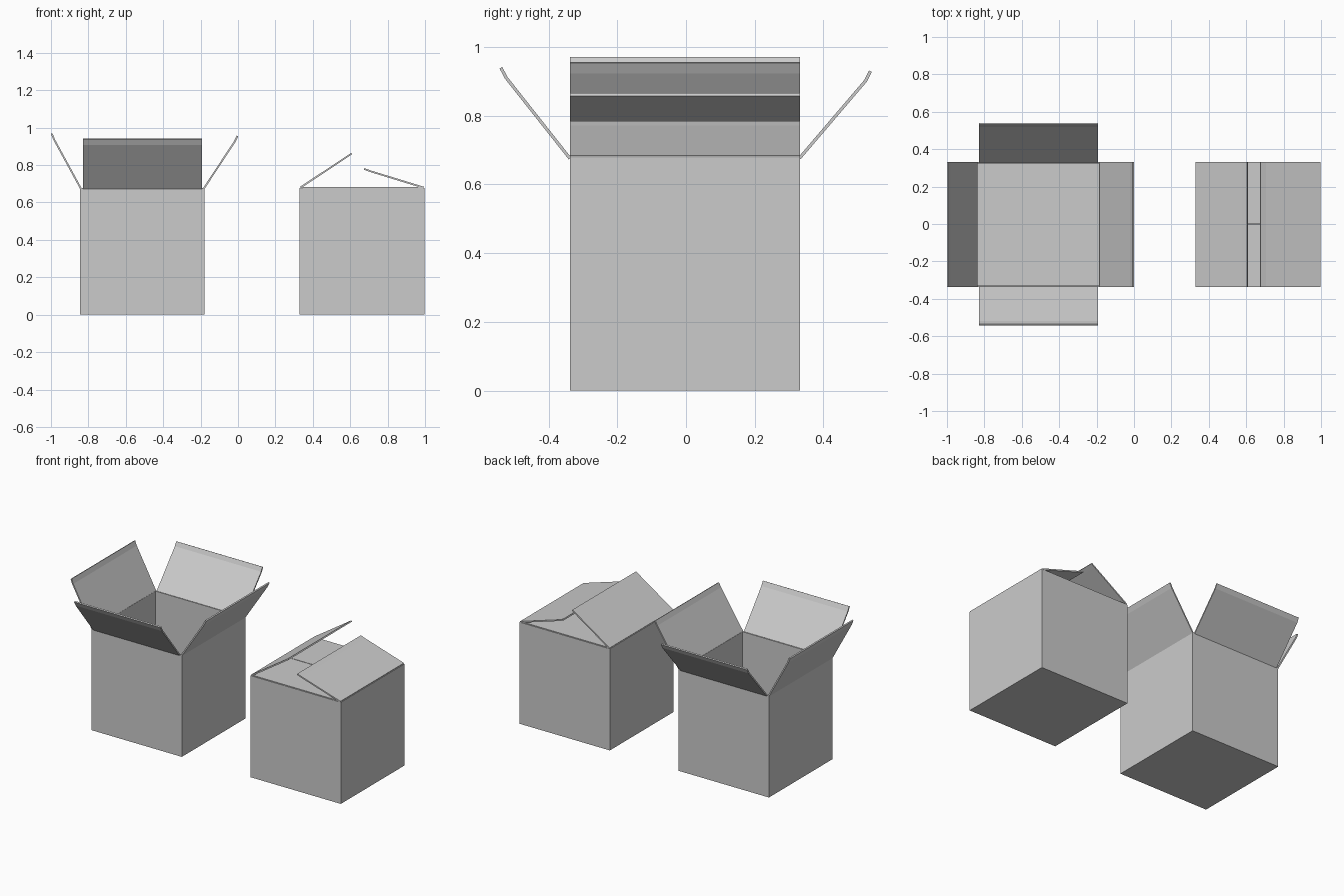
import bpy, bmesh

if "Cube" in bpy.data.objects:
    bpy.data.objects.remove(bpy.data.objects["Cube"])

T = 0.009          # cardboard thickness
Y0, Y1, H = -0.338, 0.332, 0.678


def finish(name, bm, offset):
    mesh = bpy.data.meshes.new(name)
    bm.to_mesh(mesh)
    bm.free()
    obj = bpy.data.objects.new(name, mesh)
    bpy.context.collection.objects.link(obj)
    mod = obj.modifiers.new("cardboard", 'SOLIDIFY')
    mod.thickness = T
    mod.offset = offset
    mod.use_even_offset = True
    return obj


# Open-topped carton body, thickened inwards
def body(name, x0, x1):
    bm = bmesh.new()
    bmesh.ops.create_cube(bm, size=1)
    for v in bm.verts:
        v.co = (x1 if v.co.x > 0 else x0,
                Y1 if v.co.y > 0 else Y0,
                H if v.co.z > 0 else 0)
    top = [f for f in bm.faces if f.normal.z > 0.5 or all(v.co.z > 0.1 for v in f.verts)]
    bmesh.ops.delete(bm, geom=top, context='FACES')
    return finish(name, bm, -1)


# Flap: side path swept along its hinge; axis 'x' or 'y' is the hinge direction
def flap(name, axis, path, a, b):
    bm = bmesh.new()
    rows = []
    for p, z in path:
        ends = [(p, a, z), (p, b, z)] if axis == 'y' else [(a, p, z), (b, p, z)]
        rows.append([bm.verts.new(e) for e in ends])
    for r, s in zip(rows, rows[1:]):
        bm.faces.new((r[0], r[1], s[1], s[0]))
    return finish(name, bm, 0)


# Open carton with four raised flaps
body("open_box", -0.845, -0.178)
flap("open_left_flap", 'y', [(-0.841, 0.676), (-0.984, 0.938), (-0.996, 0.969)], Y0, Y1)
flap("open_right_flap", 'y', [(-0.182, 0.676), (-0.018, 0.925), (-0.003, 0.955)], Y0, Y1)
flap("open_front_flap", 'x', [(-0.338, 0.676), (-0.523, 0.91), (-0.539, 0.94)], -0.83, -0.193)
flap("open_back_flap", 'x', [(0.330, 0.676), (0.523, 0.902), (0.537, 0.93)], -0.83, -0.193)

# Half-closed carton: two flat inner flaps, two tilted outer flaps
body("closed_box", 0.33, 0.996)
flap("closed_front_flap", 'x', [(Y0 + 0.004, 0.678), (-0.004, 0.678)], 0.346, 0.98)
flap("closed_back_flap", 'x', [(0.0, 0.678), (Y1 - 0.004, 0.678)], 0.346, 0.98)
flap("closed_left_flap", 'y', [(0.334, 0.68), (0.58, 0.843), (0.608, 0.862)], Y0, Y1)
flap("closed_right_flap", 'y', [(0.992, 0.68), (0.705, 0.768), (0.674, 0.78)], Y0, Y1)
